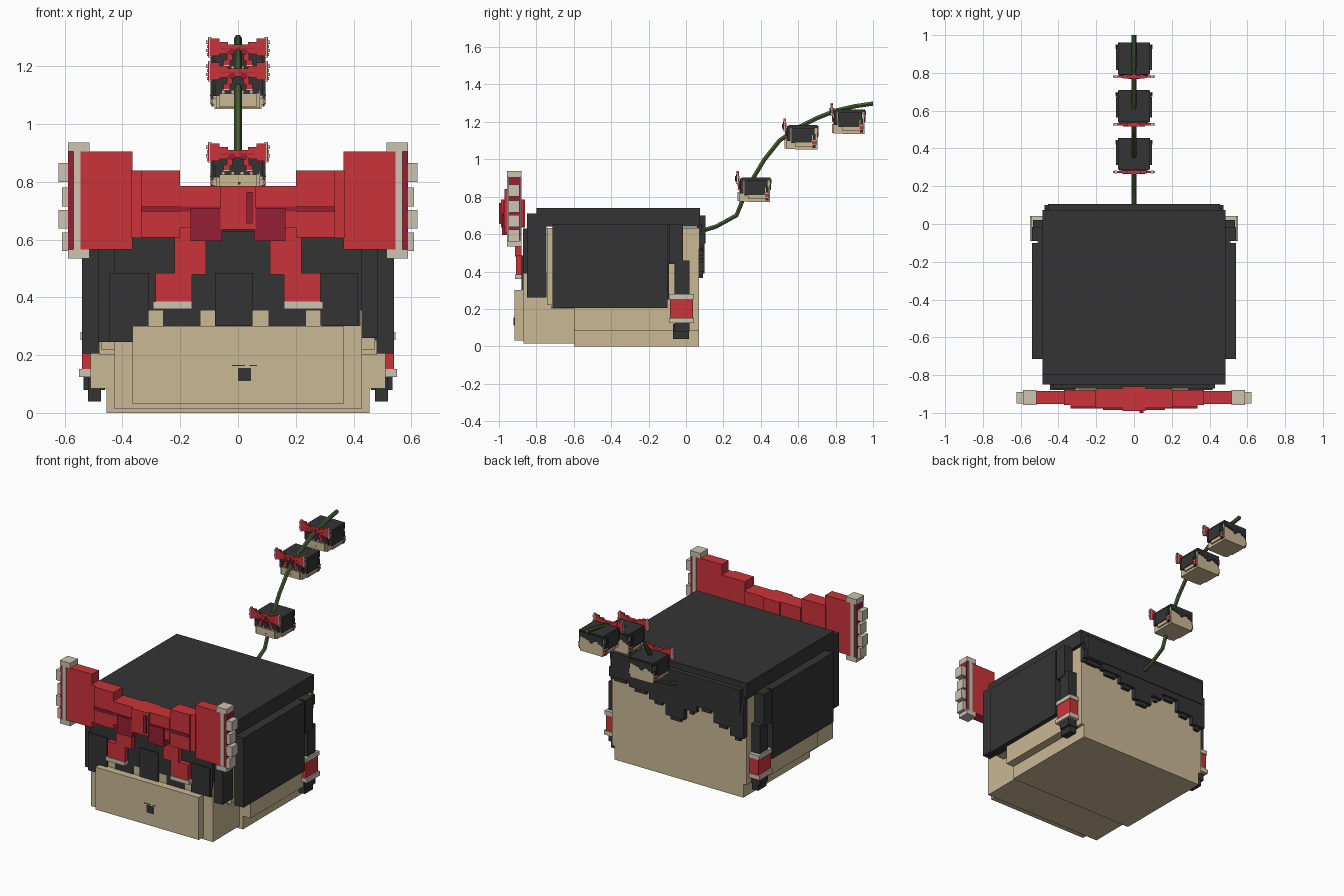
import bpy, bmesh
from mathutils import Vector


def material(name, rgb):
    m = bpy.data.materials.new(name)
    m.diffuse_color = (*rgb, 1)
    return m


HAIR = material("charcoal hair", (0.034, 0.034, 0.034))
SKIN = material("tan skin", (0.59, 0.48, 0.30))
RED = material("red ribbon", (0.60, 0.034, 0.042))
CRIMSON = material("crimson fold", (0.30, 0.014, 0.034))
WHITE = material("off white trim", (0.61, 0.55, 0.44))
GREEN = material("green stem", (0.065, 0.115, 0.035))

parts = []


def boxes(name, mat, items, mirror=False):
    """One object from boxes given as (x0, x1, y0, y1, z0, z1)."""
    bm = bmesh.new()
    for b in items:
        for s in ((1, -1) if mirror else (1,)):
            x0, x1 = sorted((b[0] * s, b[1] * s))
            geo = bmesh.ops.create_cube(bm, size=1)["verts"]
            for v in geo:
                v.co = Vector((x0 if v.co.x < 0 else x1,
                               b[2] if v.co.y < 0 else b[3],
                               b[4] if v.co.z < 0 else b[5]))
    me = bpy.data.meshes.new(name)
    bm.to_mesh(me)
    bm.free()
    me.materials.append(mat)
    ob = bpy.data.objects.new(name, me)
    bpy.context.collection.objects.link(ob)
    parts.append(ob)
    return ob


# Head: skull, forehead, chin plate and cheeks
boxes("skull", SKIN, [
    (-.455, .455, -.60, .07, 0, .635),
    (-.475, .475, -.743, -.02, .22, .632),
    (-.43, .43, -.868, -.60, .015, .39),
    (-.365, .365, -.918, -.868, .03, .30)])
boxes("cheeks", SKIN, [(.45, .51, -.60, -.05, .085, .25),
                       (.42, .48, -.72, -.60, .20, .25)], True)
boxes("upper_temple", SKIN, [(.45, .475, -.02, .069, .0855, .63)], True)

# Mouth
boxes("mouth", HAIR, [(0, .045, -.922, -.917, .11, .155),
                      (-.02, .025, -.920, -.917, .162, .166),
                      (.04, .065, -.920, -.917, .162, .166)])

# Hair: cap, sides, bangs and ragged back
boxes("hair_cap", HAIR, [(-.485, .485, -.80, .075, .64, .74)])
boxes("side_hair", HAIR, [(.47, .54, -.715, -.10, .205, .65),
                          (.46, .505, -.70, -.09, .205, .65)], True)
bangs = [(-.485, .485, -.85, -.745, .45, .71),
         (-.43, .43, -.872, -.80, .355, .63)]
for x0, x1, z0, y0 in [(-.485, -.37, .245, -.85), (-.37, -.315, .30, -.872),
                       (-.26, -.13, .30, -.872), (-.08, .05, .30, -.872),
                       (.105, .235, .30, -.872), (.29, .425, .30, -.872),
                       (.425, .485, .26, -.85)]:
    bangs.append((x0, x1, y0, -.745, z0, .60))
boxes("bangs", HAIR, bangs)
boxes("raised_strands", HAIR, [(-.445, -.31, -.88, -.84, .245, .485),
                               (-.08, .05, -.88, -.84, .302, .485),
                               (.285, .415, -.88, -.84, .302, .485)])
back = [(-.455, .455, .06, .105, .55, .70), (-.475, .475, .06, .085, .52, .65)]
cuts = [0, .15, .30, .42, .56, .65, .78, .90, 1]
drops = [.54, .51, .47, .40, .47, .51, .44, .39]
for a, b, z in zip(cuts, cuts[1:], drops):
    x0, x1 = .475 - .95 * b, .475 - .95 * a
    back.append((x0, x1, .06, .10, z, .60))
    back.append((x0 + .03, x1 - .03, .06, .09, z - .025, .60))
boxes("back_hair", HAIR, back)

# Tied side locks with banded ribbons
boxes("side_lock", HAIR, [(.46, .54, -.09, -.015, .44, .65),
                          (.46, .535, -.062, .02, .08, .46),
                          (.475, .52, -.07, .015, .04, .12)], True)
boxes("lock_band", RED, [(.455, .54, -.085, .038, .15, .255)], True)
boxes("lock_band_trim", WHITE, [(.45, .55, -.09, .043, .125, .152),
                                (.45, .545, -.09, .043, .253, .28)], True)

# Bow: knot, stepped wings and tails
boxes("bow_knot", RED, [(-.06, .06, -.99, -.86, .635, .785)])
boxes("bow_wings", RED, [(.055, .20, -.975, -.87, .64, .785),
                         (.20, .335, -.97, -.88, .607, .84),
                         (.335, .37, -.958, -.88, .605, .84),
                         (.365, .545, -.952, -.883, .565, .905)], True)
boxes("bow_tails", RED, [(.11, .22, -.915, -.88, .48, .645),
                         (.16, .285, -.91, -.88, .38, .485)], True)
boxes("tail_trim", WHITE, [(.16, .295, -.915, -.876, .36, .385)], True)
boxes("bow_folds", CRIMSON, [(.055, .165, -.985, -.90, .595, .71),
                             (.06, .335, -.978, -.965, .697, .714)], True)
boxes("knot_crease", CRIMSON, [(.03, .05, -1.0, -.985, .655, .765)])

# White lace on the bow ends
boxes("bow_end", CRIMSON, [(.57, .588, -.95, -.885, .565, .905)], True)
lace = [(.545, .57, -.956, -.88, .565, .905),
        (.515, .588, -.957, -.88, .905, .937),
        (.515, .588, -.957, -.88, .535, .565)]
for i, z in enumerate((.56, .638, .715, .80)):
    lace.append((.585, (.61, .622)[i % 2], -.95, -.89, z, z + .065))
boxes("bow_lace", WHITE, lace, True)

# Three small heads along the stem
for n, (oy, oz) in enumerate([(.438, .772), (.69, 1.053), (.943, 1.136)], 1):
    for p in list(parts):
        c = bpy.data.objects.new(f"small_{p.name}_{n}", p.data)
        c.scale = (.177,) * 3
        c.location = (0, oy, oz)
        bpy.context.collection.objects.link(c)

# Curved stem rising from the back of the head
path = [(.06, .61), (.16, .64), (.27, .70), (.31, .80), (.36, .90), (.42, 1.0),
        (.50, 1.10), (.60, 1.17), (.70, 1.22), (.80, 1.26), (.90, 1.283), (1.0, 1.298)]
cu = bpy.data.curves.new("stem", "CURVE")
cu.dimensions = "3D"
cu.bevel_depth = .013
cu.bevel_resolution = 1
cu.use_fill_caps = True
sp = cu.splines.new("POLY")
sp.points.add(len(path) - 1)
for pt, (y, z) in zip(sp.points, path):
    pt.co = (0, y, z, 1)
sp.use_smooth = False
cu.materials.append(GREEN)
bpy.context.collection.objects.link(bpy.data.objects.new("stem", cu))
